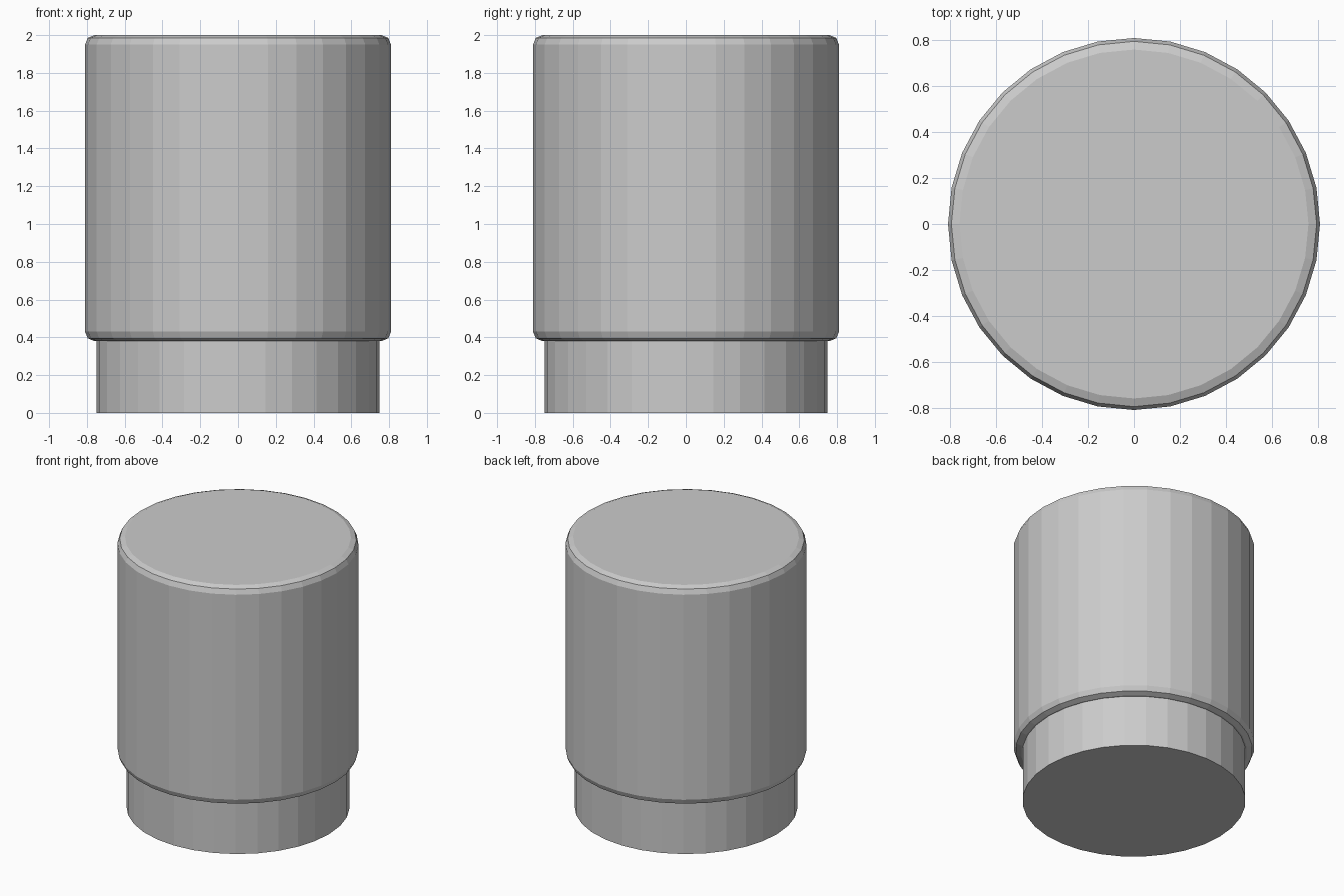
import bpy, math

if "Cube" in bpy.data.objects:
    bpy.data.objects.remove(bpy.data.objects["Cube"])

SIDES = 32


def cylinder(name, radius, z0, z1):
    bpy.ops.mesh.primitive_cylinder_add(vertices=SIDES, radius=radius, depth=z1 - z0,
                                        location=(0, 0, (z0 + z1) / 2))
    obj = bpy.context.object
    obj.name = name
    return obj


# Narrow lower base
cylinder("base", 0.75, 0.0, 0.38)

# Wider upper body with rounded rims
body = cylinder("upper_body", 0.81, 0.38, 2.0)
bevel = body.modifiers.new("rim_bevel", 'BEVEL')
bevel.width = 0.05
bevel.segments = 2
bevel.limit_method = 'ANGLE'
bevel.angle_limit = math.radians(40)
